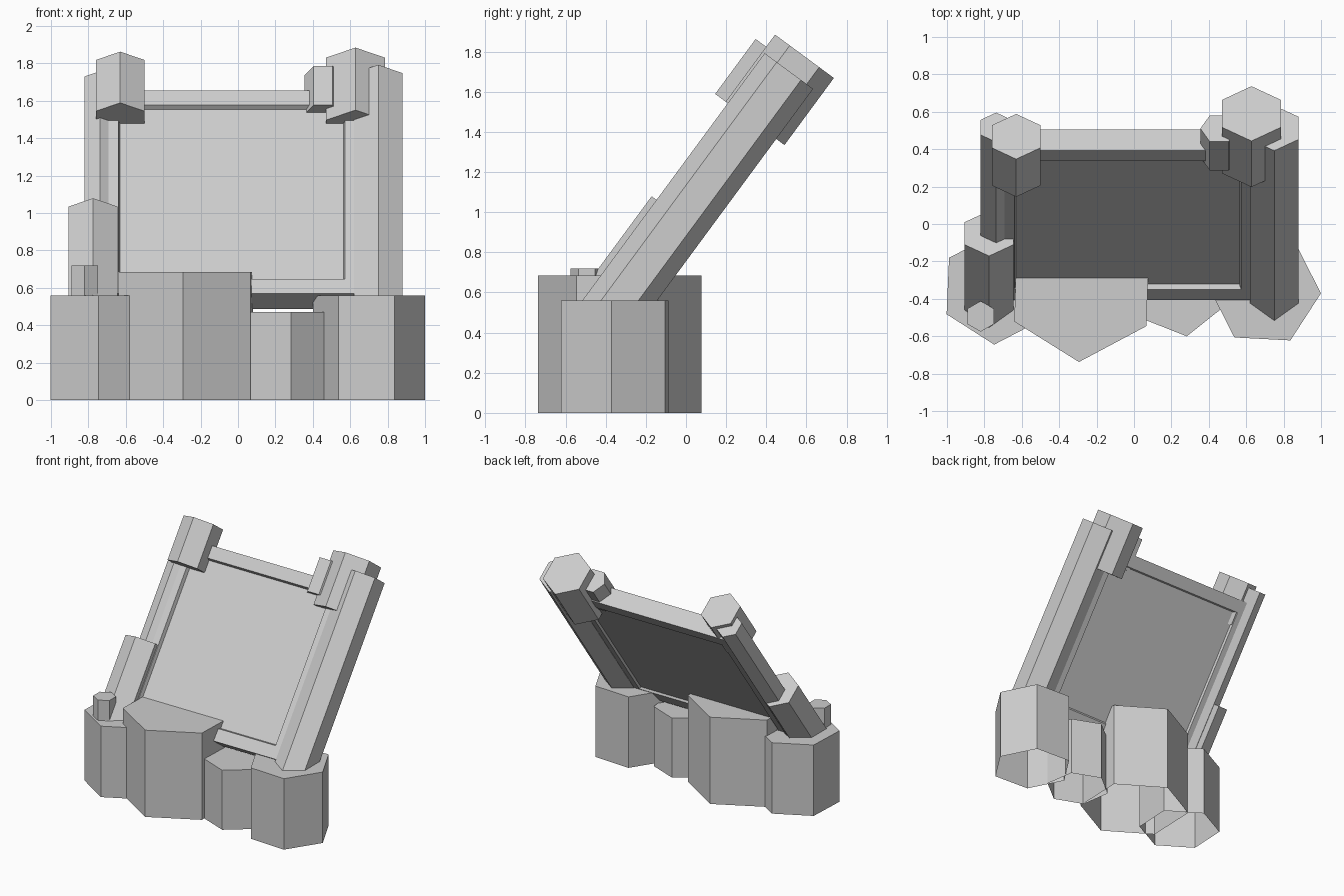
import bpy, bmesh, math
from mathutils import Matrix

cube = bpy.data.objects.get("Cube")
if cube:
    bpy.data.objects.remove(cube, do_unlink=True)

# One plain stone grey for everything
GREY = (0.61, 0.61, 0.61, 1.0)
stone = bpy.data.materials.new("stone_grey")
stone.use_nodes = True
stone.diffuse_color = GREY
bsdf = next(n for n in stone.node_tree.nodes if n.type == 'BSDF_PRINCIPLED')
bsdf.inputs["Base Color"].default_value = GREY

# The screen leans back: local z runs up the slope, local -y is its front normal
LEAN = Matrix.Rotation(math.radians(53.6 - 90), 4, 'X')


def finish(name, bm, matrix):
    bm.transform(matrix)
    mesh = bpy.data.meshes.new(name)
    bm.to_mesh(mesh)
    bm.free()
    mesh.materials.append(stone)
    obj = bpy.data.objects.new(name, mesh)
    bpy.context.scene.collection.objects.link(obj)


def hex_prism(name, x, y, radius, low, high, turn, matrix=Matrix(), open_bottom=False):
    """Hexagonal prism along z; turn is the angle of its first corner."""
    bm = bmesh.new()
    ring = []
    for i in range(6):
        a = math.radians(turn + 60 * i)
        ring.append(bm.verts.new((x + radius * math.cos(a), y + radius * math.sin(a), low)))
    bottom = bm.faces.new(ring)
    top = bmesh.ops.extrude_face_region(bm, geom=[bottom])
    verts = [g for g in top["geom"] if isinstance(g, bmesh.types.BMVert)]
    bmesh.ops.translate(bm, verts=verts, vec=(0, 0, high - low))
    bmesh.ops.recalc_face_normals(bm, faces=bm.faces)
    if open_bottom:
        bmesh.ops.delete(bm, geom=[bottom], context='FACES_ONLY')
    finish(name, bm, matrix)


# Upright base rocks, hollow underneath: name, x, y, radius, bottom, top, first corner angle
for rock in (
    ("base_rock_large", -0.28, -0.33, 0.408, 0, 0.685, -92),
    ("base_rock_left", 0.70, -0.355, 0.30, 0, 0.56, -63),
    ("base_rock_right", -0.734, -0.343, 0.302, 0, 0.56, -92.5),
    ("base_rock_small", 0.247, -0.365, 0.238, 0, 0.47, -81.5),
    ("base_stub", -0.82, -0.494, 0.082, 0.50, 0.72, -90),
):
    hex_prism(*rock, open_bottom=True)

# Leaning columns and collars: name, x, depth, radius, start, end, first corner angle
for name, x, depth, radius, low, high, turn in (
    ("left_column", 0.75, 0.598, 0.15, 0.12, 1.675, -90),
    ("right_column", -0.737, 0.593, 0.098, 0.12, 1.675, -90),
    ("left_column_head", 0.628, 0.579, 0.182, 1.365, 1.78, -90),
    ("right_column_head", -0.63, 0.676, 0.15, 1.365, 1.705, -90),
    ("left_corner_stone", 0.455, 0.619, 0.10, 1.44, 1.70, -60),
    ("right_lower_collar", -0.775, 0.628, 0.15, 0.09, 0.767, -90),
):
    hex_prism(name, x, -depth, radius, low, high, turn, LEAN)

# Screen: one slab whose front and back are inset into a frame with a sunken panel
X0, X1, BACK, FRONT, S0, S1 = -0.735, 0.668, 0.525, 0.666, 0.218, 1.565
bm = bmesh.new()
bmesh.ops.create_cube(bm, size=1.0)
bm.transform(Matrix.Translation(((X0 + X1) / 2, -(BACK + FRONT) / 2, (S0 + S1) / 2))
             @ Matrix.Diagonal((X1 - X0, FRONT - BACK, S1 - S0, 1)))
bm.normal_update()
sides = [(f, f.normal.y) for f in bm.faces if abs(f.normal.y) > 0.9]
for face, facing in sides:
    sink = 0.028 if facing < 0 else 0.015
    bmesh.ops.inset_region(bm, faces=[face], thickness=0.095, use_even_offset=True)
    bmesh.ops.inset_region(bm, faces=[face], thickness=0.01, depth=-sink, use_even_offset=True)
finish("screen_slab", bm, LEAN)
